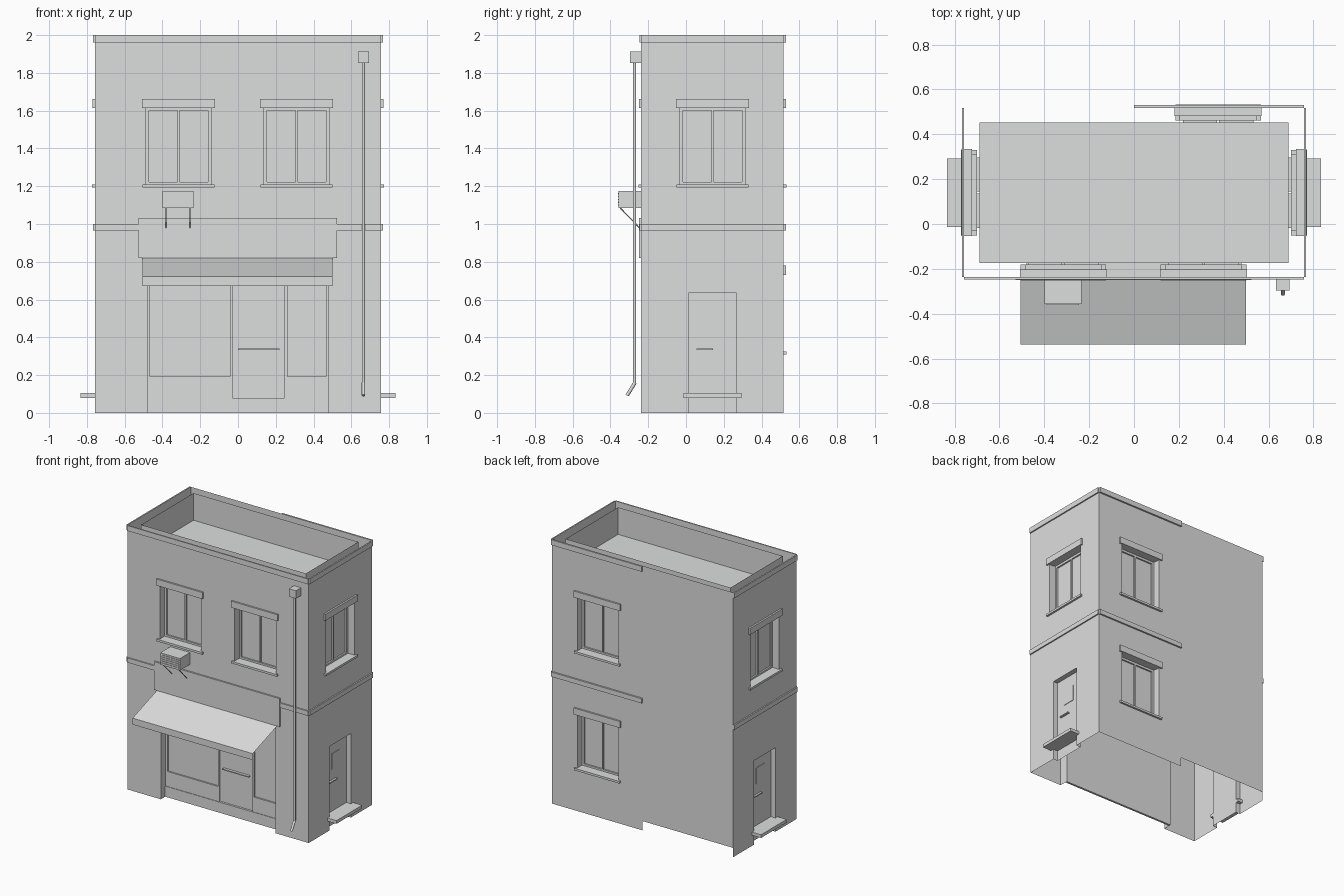
import bpy, bmesh, math
from mathutils import Matrix

if "Cube" in bpy.data.objects:
    bpy.data.objects.remove(bpy.data.objects["Cube"], do_unlink=True)

plaster = bpy.data.materials.new("light_grey_plaster")
plaster.use_nodes = True
plaster.diffuse_color = (0.72, 0.73, 0.725, 1)
plaster.node_tree.nodes["Principled BSDF"].inputs["Base Color"].default_value = (0.72, 0.73, 0.725, 1)


# Local wall frame: x along the wall, -y outward, z up
def frame(x, y, turn):
    return Matrix.Translation((x, y, 0)) @ Matrix.Rotation(math.radians(turn), 4, 'Z')


HALF, FRONT_Y, BACK_Y, MID_Y = 0.757, -0.237, 0.517, 0.14
DEPTH = 0.068
FRONT = frame(0, FRONT_Y, 0)
LEFT = frame(HALF, MID_Y, 90)
BACK = frame(0, BACK_Y, 180)
RIGHT = frame(-HALF, MID_Y, -90)
SIDE_HALF = (BACK_Y - FRONT_Y) / 2


def finish(name, bm, place=Matrix()):
    bmesh.ops.remove_doubles(bm, verts=bm.verts, dist=0.00001)
    mesh = bpy.data.meshes.new(name)
    bm.to_mesh(mesh)
    bm.free()
    mesh.materials.append(plaster)
    obj = bpy.data.objects.new(name, mesh)
    bpy.context.collection.objects.link(obj)
    obj.matrix_world = place


def box(name, place, u0, u1, d0, d1, z0, z1):
    bm = bmesh.new()
    bmesh.ops.create_cube(bm, size=1)
    for v in bm.verts:
        v.co = (u1 if v.co.x > 0 else u0, d1 if v.co.y > 0 else d0, z1 if v.co.z > 0 else z0)
    finish(name, bm, place)


# Thin wall with rectangular openings; each is (u0, u1, z0, z1, reveal depth, filled)
def sheet(name, place, u0, u1, z0, z1, holes=(), d=0.0):
    bm = bmesh.new()

    def quad(*points):
        bm.faces.new([bm.verts.new(p) for p in points])

    us = sorted({u0, u1} | {u for h in holes for u in h[:2]})
    zs = sorted({z0, z1} | {z for h in holes for z in h[2:4]})
    for a, b in zip(us, us[1:]):
        for c, e in zip(zs, zs[1:]):
            u, z = (a + b) / 2, (c + e) / 2
            if not any(h[0] < u < h[1] and h[2] < z < h[3] for h in holes):
                quad((a, d, c), (b, d, c), (b, d, e), (a, d, e))
    for a, b, c, e, depth, filled in holes:
        r = d + depth
        if depth:
            quad((a, d, c), (a, d, e), (a, r, e), (a, r, c))
            quad((b, r, c), (b, r, e), (b, d, e), (b, d, c))
            quad((a, d, e), (b, d, e), (b, r, e), (a, r, e))
            if c > z0:
                quad((a, r, c), (b, r, c), (b, d, c), (a, d, c))
        if filled:
            quad((a, r, c), (b, r, c), (b, r, e), (a, r, e))
    finish(name, bm, place)


def bar(name, points, radius):
    curve = bpy.data.curves.new(name, 'CURVE')
    curve.dimensions = '3D'
    curve.bevel_depth = radius
    curve.bevel_resolution = 2
    curve.use_fill_caps = True
    spline = curve.splines.new('POLY')
    spline.points.add(len(points) - 1)
    for p, co in zip(spline.points, points):
        p.co = (*co, 1)
    curve.materials.append(plaster)
    obj = bpy.data.objects.new(name, curve)
    bpy.context.collection.objects.link(obj)


WIN_W, WIN_H = 0.172, 0.41


def window_hole(u, z):
    return (u - WIN_W, u + WIN_W, z, z + WIN_H, DEPTH - 0.012, False)


# Sash with two panes, lintel and sill
def window(name, place, u, z):
    panes = [(u + a, u + b, z + 0.015, z + WIN_H - 0.017, 0.012, True)
             for a, b in ((-0.157, -0.005), (0.005, 0.157))]
    sheet(name + "_sash", place, u - WIN_W, u + WIN_W, z, z + WIN_H, panes, DEPTH - 0.012)
    box(name + "_lintel", place, u - 0.194, u + 0.194, -0.013, 0.035, z + 0.406, z + 0.455)
    box(name + "_sill", place, u - 0.191, u + 0.191, -0.015, DEPTH - 0.012, z - 0.014, z + 0.002)


UPPER, LOWER = 1.208, 0.324

# Front wall with shop opening
front_windows = (-0.315, 0.31)
SHOP, SHOP_TOP = 0.48, 0.81
sheet("front_wall", FRONT, -HALF, HALF, 0, 2,
      [window_hole(u, UPPER) for u in front_windows] + [(-SHOP, SHOP, 0, SHOP_TOP, DEPTH, True)])
for i, u in enumerate(front_windows):
    window(f"front_window_{i + 1}", FRONT, u, UPPER)

# Shopfront frame around two display windows and a door, on a low plinth
PLINTH = 0.08
sheet("shopfront_frame", FRONT, -SHOP, SHOP, PLINTH, SHOP_TOP,
      [(-0.465, -0.042, 0.193, 0.76, 0.012, False),
       (-0.028, 0.247, PLINTH, 0.76, 0.008, False),
       (0.262, 0.465, 0.193, 0.76, 0.012, False)], DEPTH - 0.012)
box("shop_plinth", FRONT, -SHOP, SHOP, DEPTH - 0.016, DEPTH, 0, PLINTH)
box("shop_door_handle", FRONT, 0.0, 0.22, DEPTH - 0.02, DEPTH, 0.333, 0.341)
box("sign_board", FRONT, -0.528, 0.523, -0.012, 0, 0.82, 1.033)

# Side walls with a window, a door and a step
DOOR_W, DOOR_H, DOOR_D = 0.127, 0.635, 0.038
for side, place in (("left", LEFT), ("right", RIGHT)):
    sheet(side + "_wall", place, -SIDE_HALF, SIDE_HALF, 0, 2,
          [window_hole(0, UPPER), (-DOOR_W, DOOR_W, 0, DOOR_H, DOOR_D, True)])
    window(side + "_window", place, 0, UPPER)
    box(side + "_door_step", place, -0.153, 0.153, -0.076, DOOR_D, 0.08, 0.104)
    box(side + "_door_handle", place, -0.085, 0.003, DOOR_D - 0.015, DOOR_D, 0.332, 0.34)
    box(side + "_door_panel", place, -0.05, 0.05, DOOR_D - 0.004, DOOR_D, 0.42, 0.54)

# Back wall, raised off the ground on one half
sheet("back_wall", BACK, -HALF, HALF, 0, 2,
      [window_hole(-0.375, UPPER), window_hole(-0.375, LOWER), (0, HALF, 0, 0.07, 0, False)])
window("back_upper_window", BACK, -0.375, UPPER)
window("back_lower_window", BACK, -0.375, LOWER)

# Recessed roof deck with the inner parapet faces rising from it
bm = bmesh.new()
bmesh.ops.create_cube(bm, size=2)
for v in bm.verts:
    v.co.x *= HALF - DEPTH
    v.co.y = MID_Y + v.co.y * (SIDE_HALF - DEPTH + 0.004)
    v.co.z = 1.995 if v.co.z > 0 else 1.79
bmesh.ops.delete(bm, geom=[f for f in bm.faces if f.normal.z > 0.5], context='FACES_ONLY')
bmesh.ops.reverse_faces(bm, faces=bm.faces)
finish("roof_deck", bm)

# Thin trim bands at the parapet and between the storeys
for level, z0, z1 in (("parapet", 1.96, 2.0), ("storey", 0.965, 1.0)):
    for side, place in (("left", LEFT), ("right", RIGHT)):
        box(f"{level}_trim_{side}", place, -SIDE_HALF, SIDE_HALF, -0.01, 0, z0, z1)
    box(f"{level}_trim_back", BACK, -HALF, 0, -0.013, 0, z0, z1)
box("parapet_trim_front", FRONT, -HALF, HALF, -0.01, 0, 1.96, 2.0)
for name, a, b in (("a", -HALF, -0.528), ("b", 0.523, HALF)):
    box("storey_trim_front_" + name, FRONT, a, b, -0.01, 0, 0.965, 1.0)

# Awning: one folded sheet of canopy and valance
bm = bmesh.new()
profile = [(-0.249, 0.82), (-0.538, 0.722), (-0.538, 0.673)]
rows = [[bm.verts.new((x, y, z)) for x in (-0.505, 0.5)] for y, z in profile]
for top, low in zip(rows, rows[1:]):
    bm.faces.new((low[0], low[1], top[1], top[0]))
finish("awning", bm)

# Air conditioner on two struts
box("air_conditioner", Matrix(), -0.4, -0.235, -0.357, FRONT_Y, 1.085, 1.175)
for i in range(5):
    z = 1.097 + i * 0.015
    box("air_conditioner_slat", Matrix(), -0.39, -0.245, -0.361, -0.356, z, z + 0.006)
for x in (-0.381, -0.255):
    bar("air_conditioner_strut", [(x, -0.35, 1.087), (x, FRONT_Y, 0.97)], 0.003)

# Rain pipe with hopper head and angled spout
box("rain_hopper", Matrix(), 0.634, 0.693, -0.297, FRONT_Y, 1.853, 1.913)
bar("rain_pipe", [(0.664, -0.272, 1.86), (0.664, -0.272, 0.155)], 0.0085)
bar("rain_spout", [(0.664, -0.27, 0.16), (0.664, -0.312, 0.092)], 0.0095)
